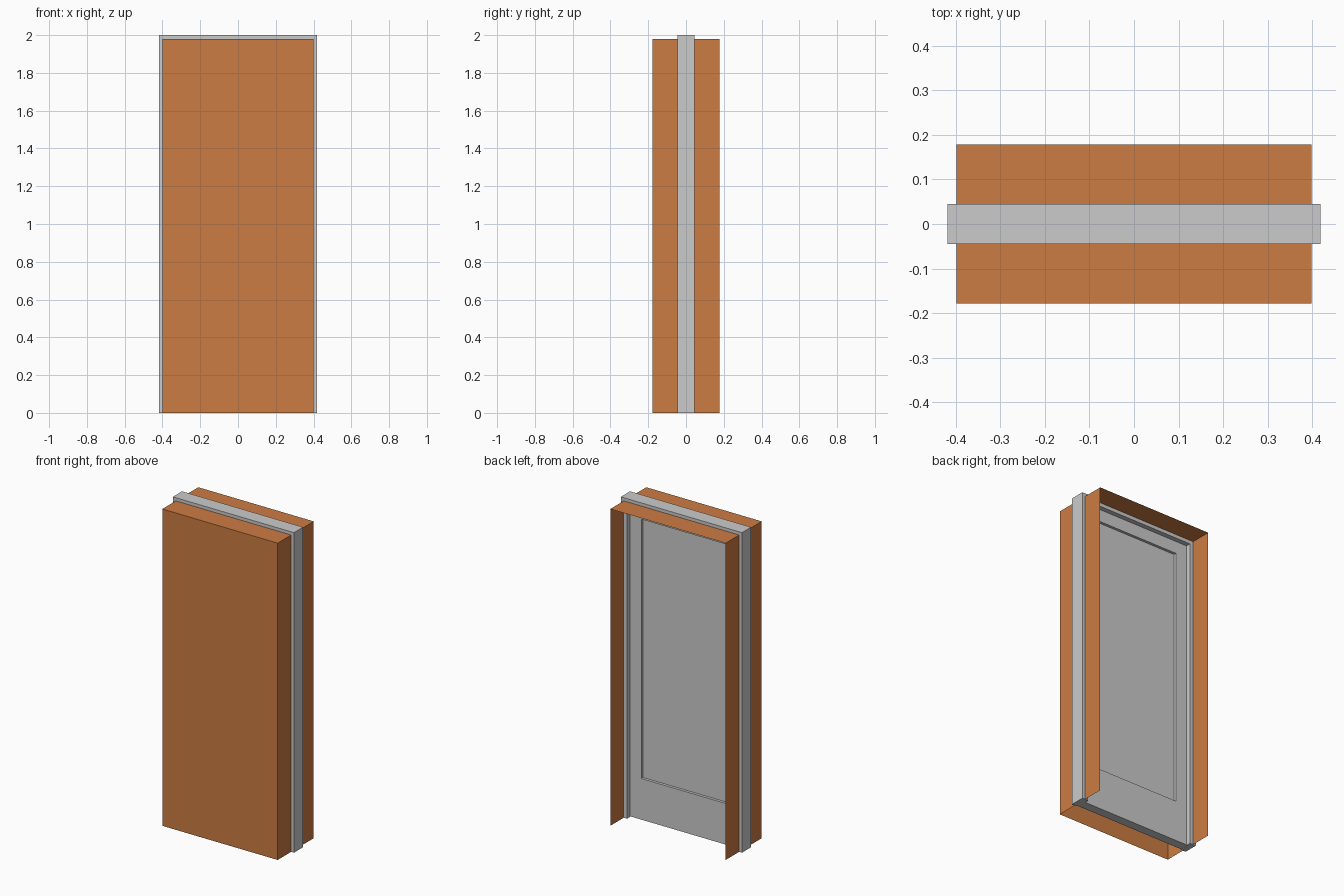
import bpy, bmesh

if "Cube" in bpy.data.objects:
    bpy.data.objects.remove(bpy.data.objects["Cube"])

HALF_W, HEIGHT = 0.419, 2.0
HALF_D = 0.045


def make_object(name, bm):
    bmesh.ops.recalc_face_normals(bm, faces=bm.faces)
    mesh = bpy.data.meshes.new(name)
    bm.to_mesh(mesh)
    bm.free()
    obj = bpy.data.objects.new(name, mesh)
    bpy.context.collection.objects.link(obj)
    return obj


# Door frame: rebated profile (inset from outer edge, y) swept up, over and down
profile = [(0, -HALF_D), (0.029, -HALF_D), (0.029, 0.015),
           (0.043, 0.015), (0.043, HALF_D), (0, HALF_D)]
bm = bmesh.new()
rings = []
for side, top in [(-1, False), (-1, True), (1, True), (1, False)]:
    rings.append([bm.verts.new((side * (HALF_W - d), y, HEIGHT - d if top else 0))
                  for d, y in profile])
n = len(profile)
for a, b in zip(rings, rings[1:]):
    for i in range(n):
        j = (i + 1) % n
        bm.faces.new((a[i], a[j], b[j], b[i]))
bm.faces.new(rings[0])
bm.faces.new(rings[-1])
make_object("door_frame", bm)

# Door leaf: slab with a recessed panel on each side
LEAF_X, LEAF_TOP, LEAF_Y = 0.388, 1.969, (-0.043, 0.0145)
PANEL_X, PANEL_Z, RECESS = 0.298, (0.26, 1.88), 0.017
bm = bmesh.new()
bmesh.ops.create_cube(bm, size=1)
for v in bm.verts:
    v.co = (LEAF_X if v.co.x > 0 else -LEAF_X,
            LEAF_Y[v.co.y > 0],
            LEAF_TOP if v.co.z > 0 else 0.003)
bm.normal_update()
for face in [f for f in bm.faces if abs(f.normal.y) > 0.9]:
    inward = -1 if face.normal.y > 0 else 1
    bmesh.ops.inset_individual(bm, faces=[face], thickness=0.05)
    for v in face.verts:
        v.co.x = PANEL_X if v.co.x > 0 else -PANEL_X
        v.co.z = PANEL_Z[v.co.z > 1]
    panel = bmesh.ops.extrude_discrete_faces(bm, faces=[face])["faces"][0]
    bmesh.ops.translate(bm, verts=panel.verts, vec=(0, inward * RECESS, 0))
make_object("door_leaf", bm)

# Opening cover: thin shell, open at the back and the bottom
bm = bmesh.new()
bmesh.ops.create_cube(bm, size=1)
for v in bm.verts:
    v.co = (v.co.x * 0.798, v.co.y * 0.356, 1.98 if v.co.z > 0 else 0)
bm.normal_update()
open_sides = [f for f in bm.faces if f.normal.y > 0.9 or f.normal.z < -0.9]
bmesh.ops.delete(bm, geom=open_sides, context='FACES')
cover = make_object("opening_cover", bm)
orange = bpy.data.materials.new("orange")
orange.diffuse_color = (0.6, 0.2, 0.055, 1)
orange.use_nodes = True
orange.node_tree.nodes["Principled BSDF"].inputs["Base Color"].default_value = orange.diffuse_color
cover.data.materials.append(orange)
